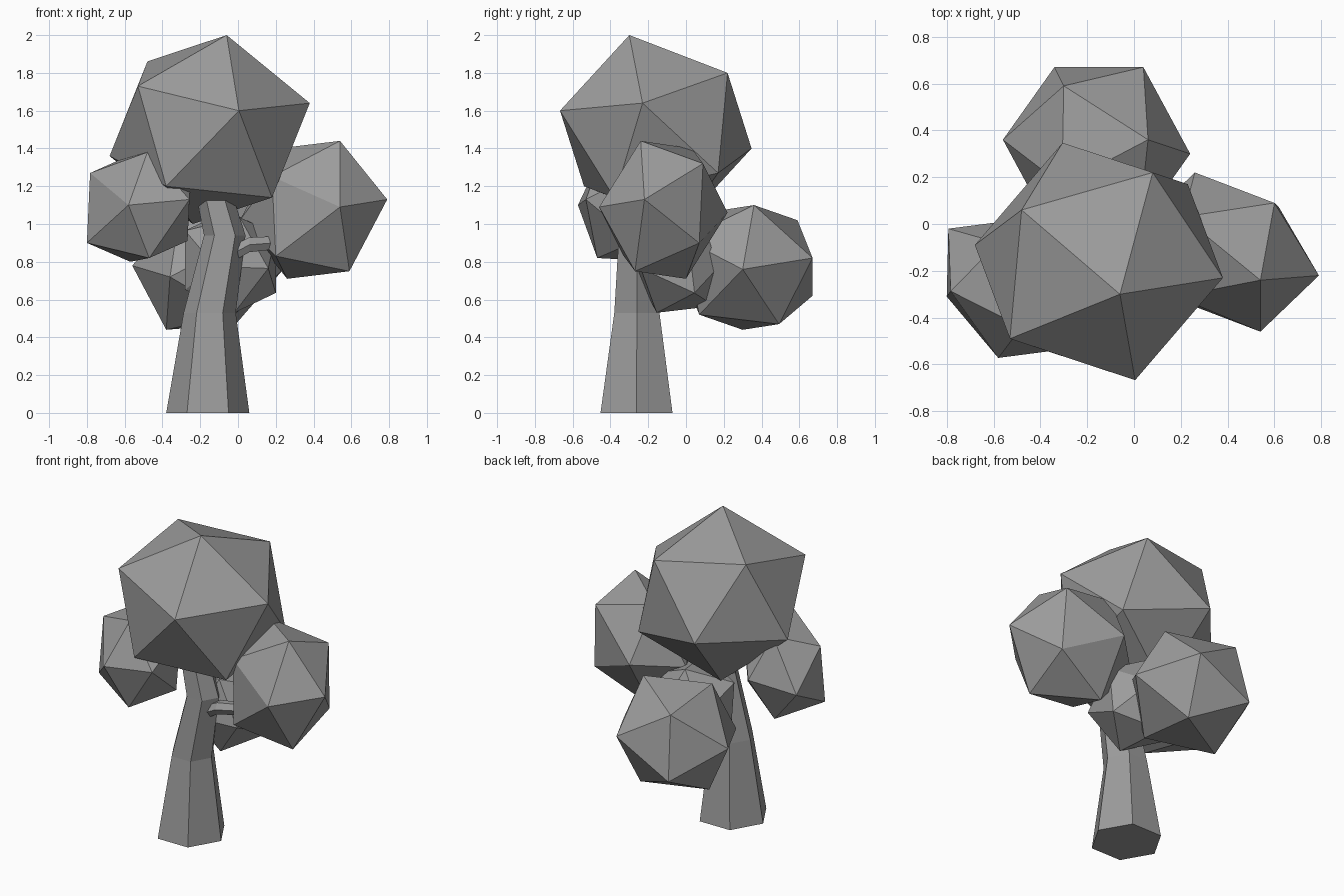
import bpy
import bmesh
from math import cos, sin, tau
from mathutils import Vector

if "Cube" in bpy.data.objects:
    bpy.data.objects.remove(bpy.data.objects["Cube"])

# One plain grey for the whole tree
grey = bpy.data.materials.new("plain grey")
grey.use_nodes = True
tone = (0.33, 0.33, 0.33, 1)
grey.diffuse_color = tone
grey.node_tree.nodes["Principled BSDF"].inputs["Base Color"].default_value = tone


def finish(name, bm):
    bmesh.ops.recalc_face_normals(bm, faces=bm.faces)
    mesh = bpy.data.meshes.new(name)
    bm.to_mesh(mesh)
    bm.free()
    mesh.materials.append(grey)
    bpy.context.collection.objects.link(bpy.data.objects.new(name, mesh))


def leaf_ball(name, centre, tips):
    """Twenty-sided clump: six corner directions, each mirrored through the centre."""
    bm = bmesh.new()
    for tip in tips:
        for side in (1, -1):
            bm.verts.new(Vector(centre) + side * Vector(tip))
    bmesh.ops.convex_hull(bm, input=bm.verts)
    finish(name, bm)


def six_sided_tube(name, rings, u, v):
    """Loft hexagons of given centre and radius, spanned by directions u and v."""
    bm = bmesh.new()
    u, v = Vector(u), Vector(v)
    loops = []
    for centre, radius in rings:
        angles = [tau * i / 6 for i in range(6)]
        loops.append([bm.verts.new(Vector(centre) + radius * (cos(a) * u + sin(a) * v))
                      for a in angles])
    for low, high in zip(loops, loops[1:]):
        for i in range(6):
            j = (i + 1) % 6
            bm.faces.new((low[i], low[j], high[j], high[i]))
    bm.faces.new(loops[0])
    bm.faces.new(loops[-1])
    finish(name, bm)


# Trunk, leaning and bending back near the crown
six_sided_tube("trunk", [
    ((-.16, -.262, 0), .22),
    ((-.15, -.26, .53), .138),
    ((-.07, -.26, .94), .11),
    ((-.15, -.26, 1.25), .09),
], (1, 0, 0), (0, 1, 0))

# Side branch reaching the left clump
six_sided_tube("left_branch", [
    ((-.07, -.26, .82), .05),
    ((.06, -.28, .89), .045),
    ((.32, -.2, .91), .035),
], (0, 1, 0), (0, 0, 1))

# Foliage clumps
leaf_ball("top_leaves", (-.15, -.16, 1.5), [
    (.09, -.14, .5), (.155, -.507, .1), (.53, -.07, .14),
    (-.38, -.33, .23), (-.33, .22, .36), (.23, .38, .3)])
leaf_ball("left_leaves", (.4, -.12, 1.075), [
    (.14, -.12, .365), (.39, -.1, .055), (.14, -.34, .015),
    (.2, .21, .245), (.19, -.15, -.325), (.22, .19, -.176)])
leaf_ball("right_leaves", (-.525, -.275, 1.09), [
    (-.055, -.297, .01), (-.258, -.012, .18), (-.275, -.035, -.19),
    (.055, -.195, -.27), (.268, -.255, .04), (.045, -.165, .29)])
leaf_ball("back_leaves", (-.16, .33, .77), [
    (.22, .03, .33), (-.14, .26, .25), (.4, -.03, -.01),
    (-.18, .34, -.15), (.2, .34, .05), (.148, .163, -.3)])
leaf_ball("inner_leaves", (-.04, -.03, .8), [
    (.24, .075, -.165), (.02, -.125, -.27), (-.05, .18, -.234),
    (.08, .25, .025), (.24, .04, .148), (.2, -.21, -.035)])
